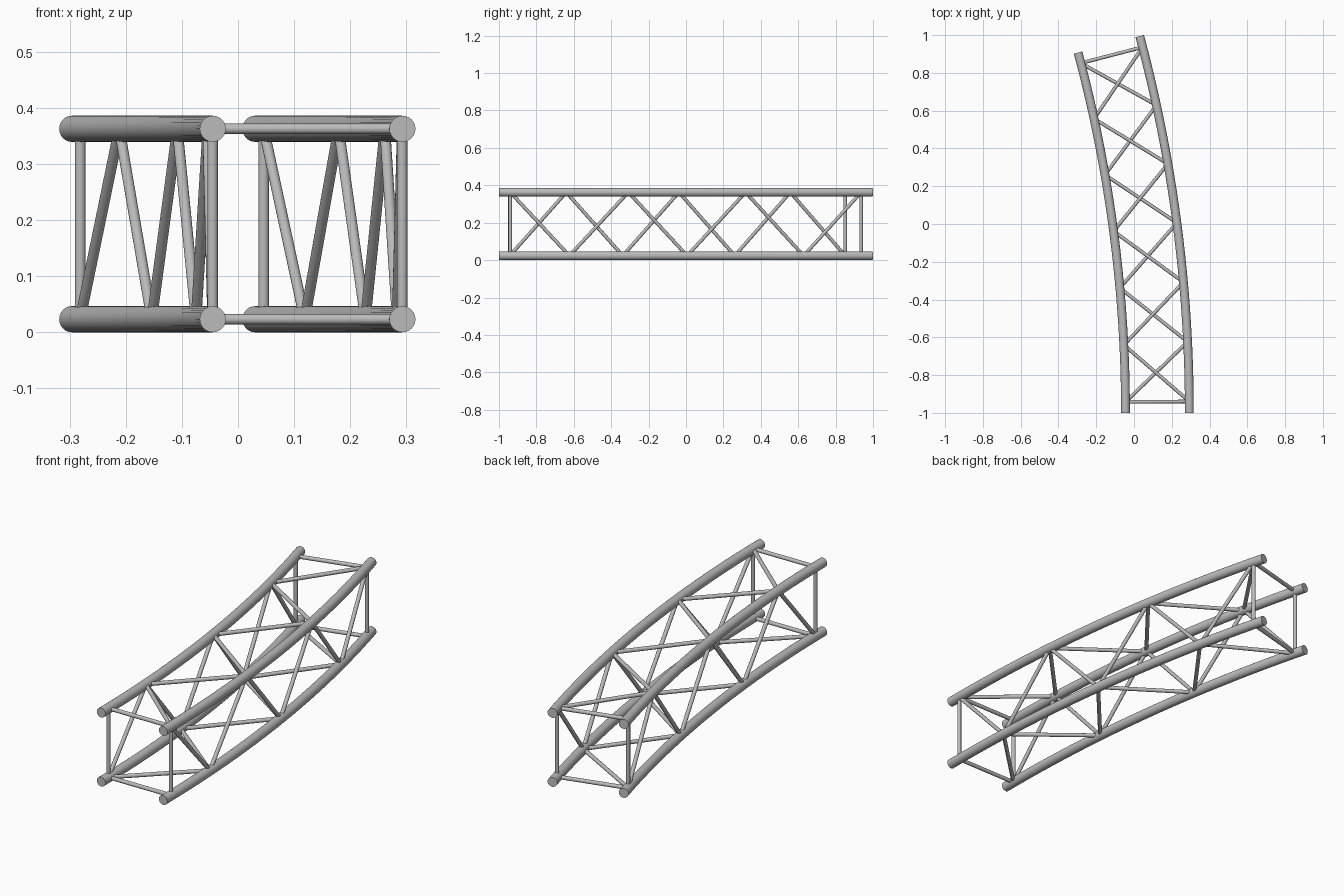
import bpy, bmesh, math
from mathutils import Vector, Matrix

cube = bpy.data.objects.get("Cube")
if cube:
    bpy.data.objects.remove(cube)

# Dimensions of the curved box truss
CENTRE = Vector((-7.415, -1.0, 0.0))
RADIUS = {"inner": 7.37, "outer": 7.708}
LEVEL = {"bottom": 0.0233, "top": 0.3627}
SWEEP = 15.0
MARGIN = 0.45
PANELS = 6
CHORD_R, BRACE_R = 0.0233, 0.0095
SIDES = 24

metal = bpy.data.materials.new("grey metal")
metal.use_nodes = True
grey = (0.5, 0.5, 0.5, 1.0)
metal.diffuse_color = grey
metal.node_tree.nodes["Principled BSDF"].inputs["Base Color"].default_value = grey


def arc_point(side, level, degrees):
    a = math.radians(degrees)
    r = RADIUS[side]
    return CENTRE + Vector((r * math.cos(a), r * math.sin(a), LEVEL[level]))


def finish(bm, name):
    bmesh.ops.recalc_face_normals(bm, faces=bm.faces)
    mesh = bpy.data.meshes.new(name)
    bm.to_mesh(mesh)
    bm.free()
    mesh.materials.append(metal)
    obj = bpy.data.objects.new(name, mesh)
    bpy.context.collection.objects.link(obj)
    bpy.ops.object.select_all(action="DESELECT")
    obj.select_set(True)
    bpy.context.view_layer.objects.active = obj
    bpy.ops.object.shade_smooth_by_angle(angle=math.radians(40))


def chord(side, level, steps=24):
    """Round tube swept along the arc, with flat capped ends."""
    bm = bmesh.new()
    rings = []
    for i in range(steps + 1):
        deg = SWEEP * i / steps
        a = math.radians(deg)
        out = Vector((math.cos(a), math.sin(a), 0))
        mid = arc_point(side, level, deg)
        ring = []
        for j in range(SIDES):
            t = math.tau * j / SIDES
            offset = out * math.cos(t) + Vector((0, 0, math.sin(t)))
            ring.append(bm.verts.new(mid + CHORD_R * offset))
        rings.append(ring)
    for low, high in zip(rings, rings[1:]):
        for j in range(SIDES):
            k = (j + 1) % SIDES
            bm.faces.new((low[j], low[k], high[k], high[j]))
    bm.faces.new(rings[0])
    bm.faces.new(rings[-1])
    finish(bm, f"{side}_{level}_chord")


def braces(name, pairs):
    """Straight round bars joining pairs of points."""
    bm = bmesh.new()
    for a, b in pairs:
        d = b - a
        place = Matrix.Translation((a + b) / 2) @ d.to_track_quat("Z", "Y").to_matrix().to_4x4()
        bmesh.ops.create_cone(bm, cap_ends=True, segments=16, radius1=BRACE_R,
                              radius2=BRACE_R, depth=d.length, matrix=place)
    finish(bm, name)


def node(corner, k):
    return arc_point(*corner, MARGIN + (SWEEP - 2 * MARGIN) * k / PANELS)


# Four main tubes
for side in RADIUS:
    for level in LEVEL:
        chord(side, level)

# Each face: the corner holding even nodes, then the corner holding odd nodes
faces = {
    "top": (("outer", "top"), ("inner", "top")),
    "bottom": (("inner", "bottom"), ("outer", "bottom")),
    "inner": (("inner", "bottom"), ("inner", "top")),
    "outer": (("outer", "top"), ("outer", "bottom")),
}

# Zigzag diagonals on every face
for name, corners in faces.items():
    braces(f"{name}_diagonals",
           [(node(corners[k % 2], k), node(corners[(k + 1) % 2], k + 1))
            for k in range(PANELS)])

# Square frame near each end
for name, k in (("front", 0), ("back", PANELS)):
    braces(f"{name}_end_frame", [(node(a, k), node(b, k)) for a, b in faces.values()])
